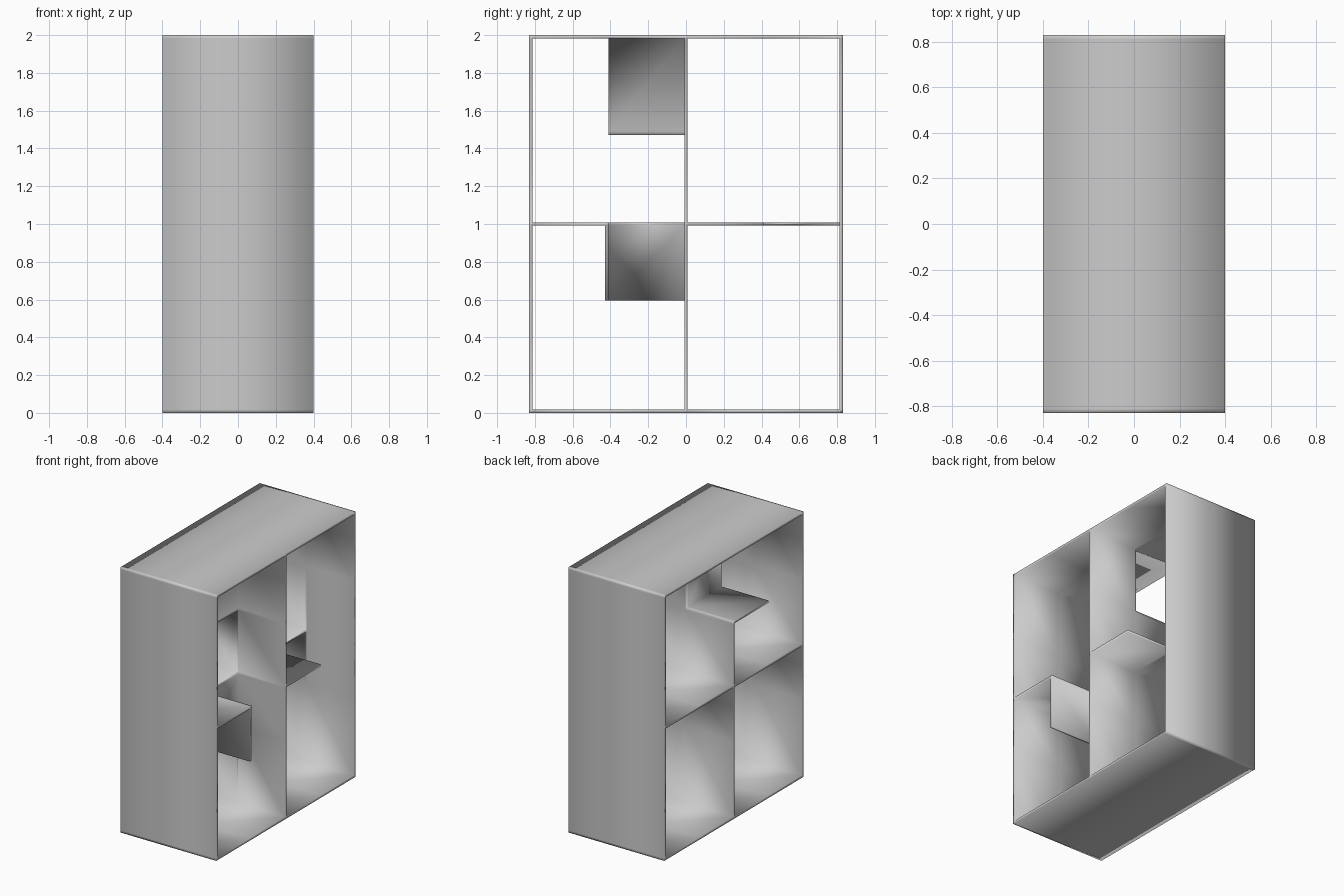
import bpy, bmesh

if "Cube" in bpy.data.objects:
    bpy.data.objects.remove(bpy.data.objects["Cube"])

T = 0.018          # board thickness
H = T / 2
X, Y, Z = 0.4, 0.83, 2.0
N = 1.49           # top of niche shelf and of the low half of the divider

full, inner, mid = (-X, X), (T, Z - T), (1 - H, 1 + H)
boards = [
    # outer frame, open on both x sides
    (full, (-Y, Y), (0, T)),
    (full, (-Y, Y), (Z - T, Z)),
    (full, (-Y, -Y + T), inner),
    (full, (Y - T, Y), inner),
    # centre divider, with its upper -x corner left open
    (full, (-H, H), (T, N)),
    ((-H, X), (-H, H), (N, Z - T)),
    # back shelf, L-shaped
    (full, (H, 0.41), mid),
    ((-X, 0), (0.41, Y - T), mid),
    # front shelf, L-shaped
    (full, (-Y + T, -0.41), mid),
    ((-X, H), (-0.41, -H), mid),
    # panels hanging from the notch in the front shelf
    ((-H, X), (-0.41 - T, -0.41), (0.595, 1 - H)),
    ((-H, H), (-0.41, -H), (0.595, 1 - H)),
    # upper niche: small shelf and its upright back
    ((-X, H), (-0.41, -H), (N - T, N)),
    ((-H, H), (-0.41, -H), (N, Z - T)),
]

# grid lines through every board edge
lines = [sorted({round(c, 4) for b in boards for c in b[a]}) for a in range(3)]

# grid cells filled by the boards
solid = set()
for b in boards:
    i, j, k = [range(lines[a].index(round(b[a][0], 4)),
                     lines[a].index(round(b[a][1], 4))) for a in range(3)]
    solid |= {(p, q, r) for p in i for q in j for r in k}

# one welded skin around the filled cells
bm = bmesh.new()
verts = {}


def vert(key):
    if key not in verts:
        verts[key] = bm.verts.new([lines[a][key[a]] for a in range(3)])
    return verts[key]


for cell in solid:
    for a in range(3):
        for side in (0, 1):
            near = list(cell)
            near[a] += 1 if side else -1
            if tuple(near) in solid:
                continue
            u, w = (a + 1) % 3, (a + 2) % 3
            loop = []
            for du, dw in ((0, 0), (1, 0), (1, 1), (0, 1)):
                key = list(cell)
                key[a] += side
                key[u] += du
                key[w] += dw
                loop.append(vert(tuple(key)))
            bm.faces.new(loop if side else loop[::-1])

# merge the flat areas, then shade smoothly across the whole skin
bmesh.ops.dissolve_limit(bm, angle_limit=0.01, verts=bm.verts[:], edges=bm.edges[:])
bm.normal_update()
for f in bm.faces:
    f.smooth = True
mesh = bpy.data.meshes.new("shelf_unit")
bm.to_mesh(mesh)
bm.free()
bpy.context.collection.objects.link(bpy.data.objects.new("shelf_unit", mesh))
